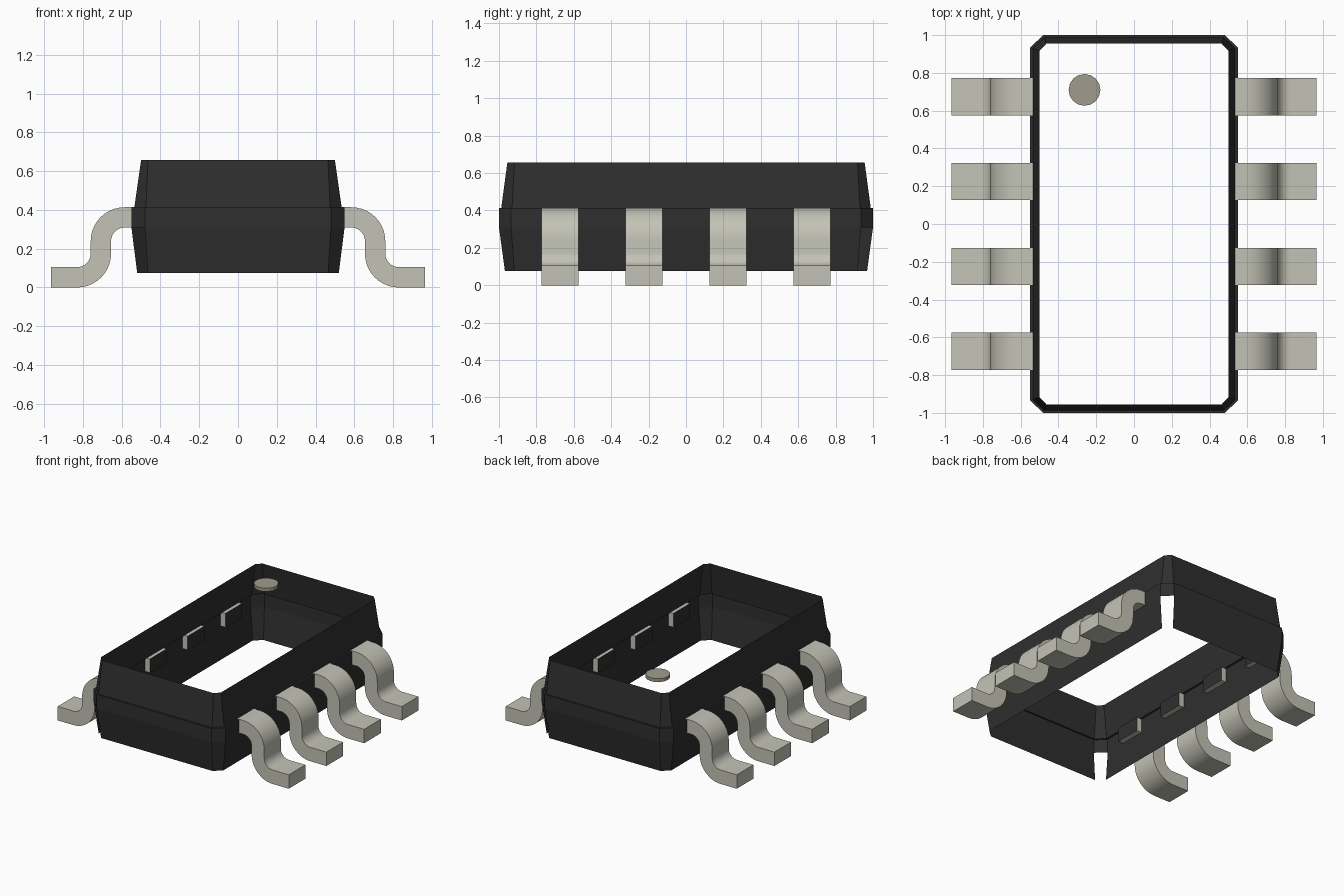
import bpy, bmesh, math

cube = bpy.data.objects.get("Cube")
if cube:
    bpy.data.objects.remove(cube, do_unlink=True)


def material(name, rgb):
    m = bpy.data.materials.new(name)
    m.use_nodes = True
    m.diffuse_color = (*rgb, 1)
    m.node_tree.nodes["Principled BSDF"].inputs["Base Color"].default_value = (*rgb, 1)
    return m


BLACK = material("black plastic", (0.028, 0.028, 0.028))
METAL = material("tinned metal", (0.55, 0.545, 0.47))
DOT = material("marker grey", (0.35, 0.33, 0.265))


def add_object(name, bm, *mats):
    me = bpy.data.meshes.new(name)
    bm.to_mesh(me)
    bm.free()
    ob = bpy.data.objects.new(name, me)
    bpy.context.collection.objects.link(ob)
    for m in mats:
        me.materials.append(m)
    return ob


# Casing: an open shell lofted through chamfered rectangles, bottom to top
# (half width, half depth, chamfer start x, chamfer start y, height)
SECTIONS = [
    (0.52, 0.968, 0.465, 0.918, 0.075),
    (0.55, 1.0, 0.48, 0.935, 0.31),
    (0.55, 1.0, 0.48, 0.935, 0.412),
    (0.535, 0.988, 0.475, 0.93, 0.412),
    (0.50, 0.955, 0.464, 0.917, 0.657),
]
bm = bmesh.new()
rings = []
for w, d, cx, cy, z in SECTIONS:
    outline = [(w, -cy), (w, cy), (cx, d), (-cx, d),
               (-w, cy), (-w, -cy), (-cx, -d), (cx, -d)]
    rings.append([bm.verts.new((x, y, z)) for x, y in outline])
for level, (lo, hi) in enumerate(zip(rings, rings[1:])):
    for i in range(8):
        # two opposite lower corners are left open
        if level == 0 and i in (1, 5):
            continue
        j = (i + 1) % 8
        bm.faces.new((lo[i], lo[j], hi[j], hi[i]))
add_object("casing", bm, BLACK)


# Leads: an S-shaped strip profile, extruded in depth
def arc(cx, cz, r, a0, a1, n=10):
    steps = [math.radians(a0 + (a1 - a0) * i / n) for i in range(n + 1)]
    return [(cx + r * math.cos(a), cz + r * math.sin(a)) for a in steps]


HIGH, LOW = (0.585, 0.239), (0.83, 0.175)
INNER, OUTER = 0.07, 0.175
ROOT, TIP, HALF = 0.508, 0.965, 0.099
profile = ([(ROOT, HIGH[1] + OUTER)] + arc(*HIGH, OUTER, 90, 0)
           + arc(*LOW, INNER, 180, 270) + [(TIP, LOW[1] - INNER), (TIP, 0)]
           + arc(*LOW, OUTER, 270, 180) + arc(*HIGH, INNER, 0, 90)
           + [(ROOT, HIGH[1] + INNER)])


def add_lead(name, side, y):
    bm = bmesh.new()
    face = bm.faces.new([bm.verts.new((side * x, y - HALF, z)) for x, z in profile])
    ext = bmesh.ops.extrude_face_region(bm, geom=[face])
    moved = [v for v in ext["geom"] if isinstance(v, bmesh.types.BMVert)]
    bmesh.ops.translate(bm, verts=moved, vec=(0, 2 * HALF, 0))
    bmesh.ops.recalc_face_normals(bm, faces=bm.faces)
    # the root end is sealed by the casing plastic
    for f in bm.faces:
        f.material_index = int(all(abs(v.co.x) < ROOT + 0.001 for v in f.verts))
    ob = add_object(name, bm, METAL, BLACK)
    bpy.ops.object.select_all(action='DESELECT')
    ob.select_set(True)
    bpy.context.view_layer.objects.active = ob
    bpy.ops.object.shade_smooth_by_angle(angle=math.radians(30))


for side, label in ((1, "left"), (-1, "right")):
    for n, y in enumerate((-0.674, -0.225, 0.225, 0.674), 1):
        add_lead(f"{label}_lead_{n}", side, y)

# Orientation marker: a thin disc level with the top rim
bm = bmesh.new()
bmesh.ops.create_cone(bm, cap_ends=True, segments=16, radius1=0.084, radius2=0.084, depth=0.025)
bmesh.ops.translate(bm, verts=bm.verts, vec=(-0.262, 0.71, 0.6445))
add_object("orientation_marker", bm, DOT)
